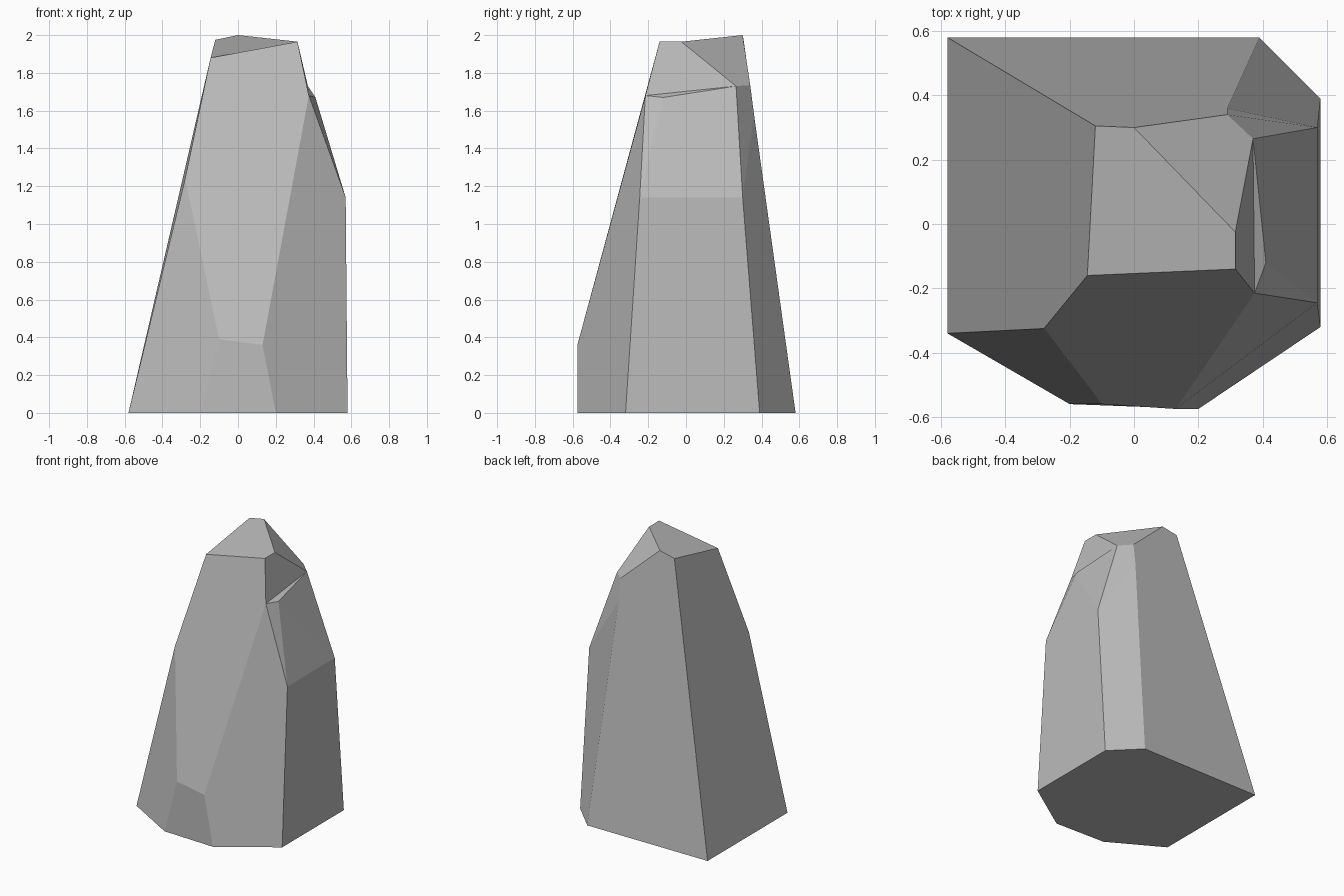
import bpy
import bmesh

default_cube = bpy.data.objects.get("Cube")
if default_cube:
    bpy.data.objects.remove(default_cube, do_unlink=True)


def flat_material(name, color):
    material = bpy.data.materials.new(name)
    material.use_nodes = True
    material.diffuse_color = color
    shader = next(n for n in material.node_tree.nodes if n.type == "BSDF_PRINCIPLED")
    shader.inputs["Base Color"].default_value = color
    shader.inputs["Roughness"].default_value = 1
    return material


def faceted_solid(name, corners, facets, material):
    """Build a closed flat-shaded solid; each facet names its corners in order."""
    bm = bmesh.new()
    verts = {letter: bm.verts.new(position) for letter, position in corners.items()}
    for facet in facets.split():
        bm.faces.new([verts[letter] for letter in facet])
    bmesh.ops.recalc_face_normals(bm, faces=bm.faces[:])
    mesh = bpy.data.meshes.new(name)
    bm.to_mesh(mesh)
    bm.free()
    mesh.materials.append(material)
    solid = bpy.data.objects.new(name, mesh)
    bpy.context.collection.objects.link(solid)
    return solid


# Ground outline of the boulder
outline = {
    "Q": (-.58, .58), "R": (.39, .58), "S": (.58, .39), "T": (.58, -.32),
    "U": (.2, -.575), "V": (-.2, -.56), "W": (-.58, -.34),
}
corners = {letter: (x, y, 0) for letter, (x, y) in outline.items()}

# Crown corners
corners.update({
    "A": (-.12, .305, 1.975), "B": (0, .3, 2), "C": (.29, .34, 1.735),
    "D": (.37, .265, 1.73), "E": (.315, -.025, 1.965),
    "F": (.315, -.14, 1.965), "G": (-.145, -.16, 1.88),
})

# Shoulder corners and the low front chips
corners.update({
    "H": (.375, -.215, 1.68), "I": (.57, -.245, 1.14), "J": (.57, .3, 1.14),
    "K": (.41, -.12, 1.67), "P": (.29, .36, 1.58), "L": (-.28, -.325, 1.24),
    "M": (-.1, -.56, .39), "N": (.13, -.575, .36),
})

crown = "ABEFG BCDE"
front = "GFHNML HITUN LMVW MNUV"
sides = "AGLWQ IJST FED FDH HDK DJK KJI KIH"
back = "ABCPRQ CDJP PJSR"
base = "QRSTUVW"

stone = flat_material("stone grey", (.5, .5, .5, 1))
faceted_solid("boulder", corners, " ".join((crown, front, sides, back, base)), stone)
